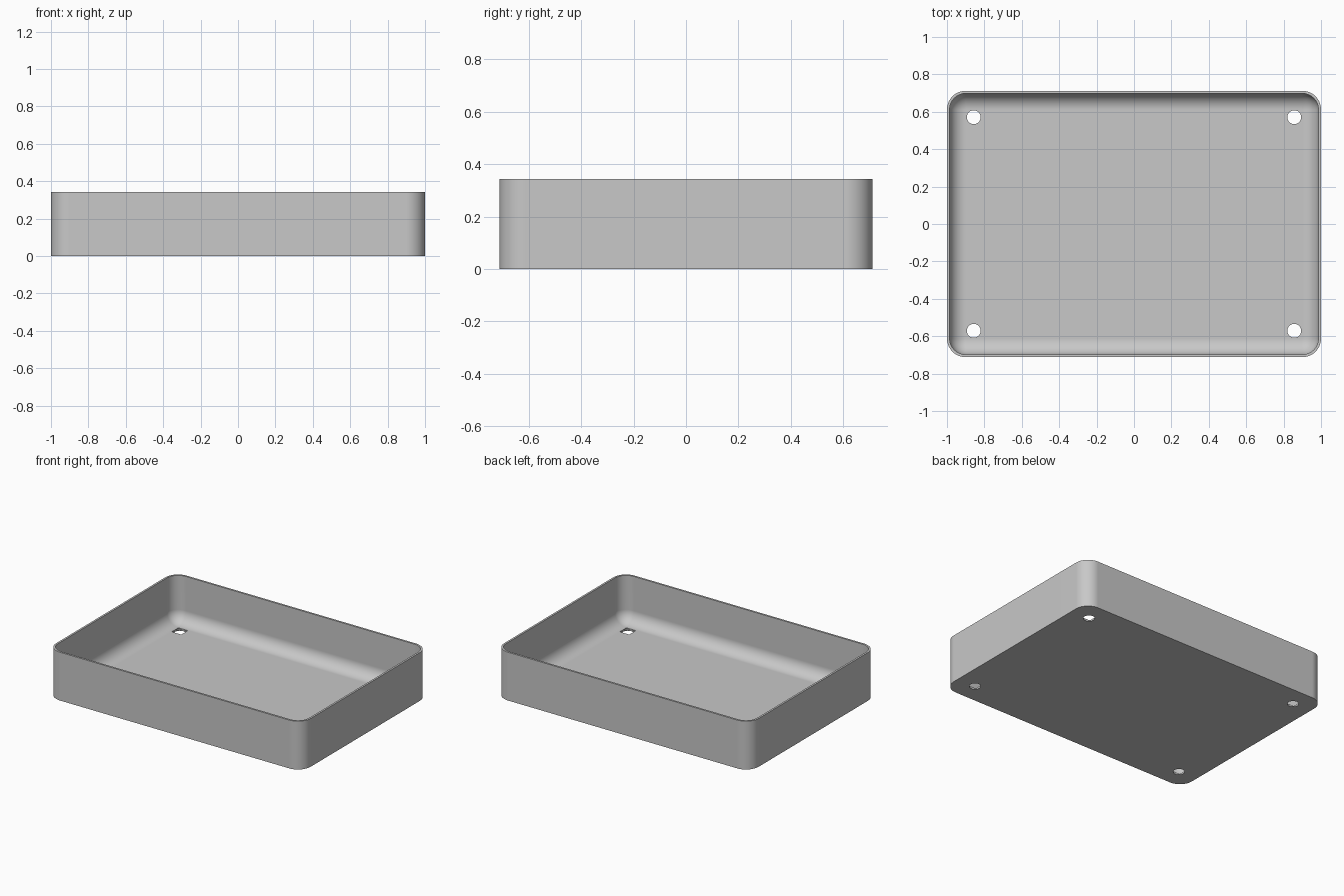
import bpy
import bmesh
from math import sin, cos, pi, radians

if "Cube" in bpy.data.objects:
    bpy.data.objects.remove(bpy.data.objects["Cube"], do_unlink=True)

HX, HY, HEIGHT = 1.0, 0.712, 0.343
WALL, CORNER = 0.014, 0.1
FLOOR = 0.014
HOLE_X, HOLE_Y, HOLE_R = 0.857, 0.571, 0.037
STEPS = 12

grey = bpy.data.materials.new("plain grey")
grey.use_nodes = True
colour = (0.58, 0.58, 0.58, 1)
grey.diffuse_color = colour
grey.node_tree.nodes["Principled BSDF"].inputs["Base Color"].default_value = colour


def ring(bm, inset, z):
    """Rounded rectangle, inset evenly from the outer outline."""
    radius = max(CORNER - inset, 0.002)
    verts = []
    for i, (sx, sy) in enumerate([(1, 1), (-1, 1), (-1, -1), (1, -1)]):
        for k in range(STEPS + 1):
            a = (i + k / STEPS) * pi / 2
            verts.append(bm.verts.new((sx * (HX - inset - radius) + radius * cos(a),
                                       sy * (HY - inset - radius) + radius * sin(a), z)))
    return verts


# Tray shell: outside wall, rim, inside wall, then rounded cove to the floor
cove = CORNER - WALL
sections = [(0, 0), (0, HEIGHT), (WALL, HEIGHT)]
for k in range(STEPS + 1):
    a = k / STEPS * pi / 2
    sections.append((WALL + cove * (1 - cos(a)), FLOOR + cove * (1 - sin(a))))

bm = bmesh.new()
rings = [ring(bm, inset, z) for inset, z in sections]
for low, high in zip(rings, rings[1:]):
    for i in range(len(low)):
        j = (i + 1) % len(low)
        bm.faces.new((low[i], low[j], high[j], high[i]))
bm.faces.new(rings[0][::-1])
bm.faces.new(rings[-1])
bmesh.ops.recalc_face_normals(bm, faces=bm.faces)
mesh = bpy.data.meshes.new("tray")
bm.to_mesh(mesh)
bm.free()
mesh.materials.append(grey)
tray = bpy.data.objects.new("tray", mesh)
bpy.context.collection.objects.link(tray)


def cut(cutter):
    cutter.hide_render = True
    cutter.data.materials.append(grey)
    mod = tray.modifiers.new(cutter.name, "BOOLEAN")
    mod.operation = "DIFFERENCE"
    mod.solver = "EXACT"
    mod.object = cutter
    bpy.ops.object.select_all(action="DESELECT")
    bpy.context.view_layer.objects.active = tray
    tray.select_set(True)
    bpy.ops.object.modifier_apply(modifier=mod.name)
    bpy.data.objects.remove(cutter, do_unlink=True)


# Round screw holes with shallow square pockets on the inside
for sx in (-1, 1):
    for sy in (-1, 1):
        spot = (sx * HOLE_X, sy * HOLE_Y)
        bpy.ops.mesh.primitive_cylinder_add(vertices=32, radius=HOLE_R, depth=0.1,
                                            location=(*spot, 0))
        bpy.context.object.name = "hole_cutter"
        cut(bpy.context.object)
        bpy.ops.mesh.primitive_cube_add(size=1, location=(*spot, FLOOR / 2 + 0.025))
        pocket = bpy.context.object
        pocket.name = "pocket_cutter"
        pocket.scale = (HOLE_R * 2, HOLE_R * 2, 0.05)
        bpy.context.view_layer.update()
        cut(pocket)

# Smooth corners and cove, crisp rim and base
bpy.ops.object.select_all(action="DESELECT")
tray.select_set(True)
bpy.context.view_layer.objects.active = tray
bpy.ops.object.shade_smooth_by_angle(angle=radians(30))
weighted = tray.modifiers.new("even shading", "WEIGHTED_NORMAL")
weighted.keep_sharp = True
